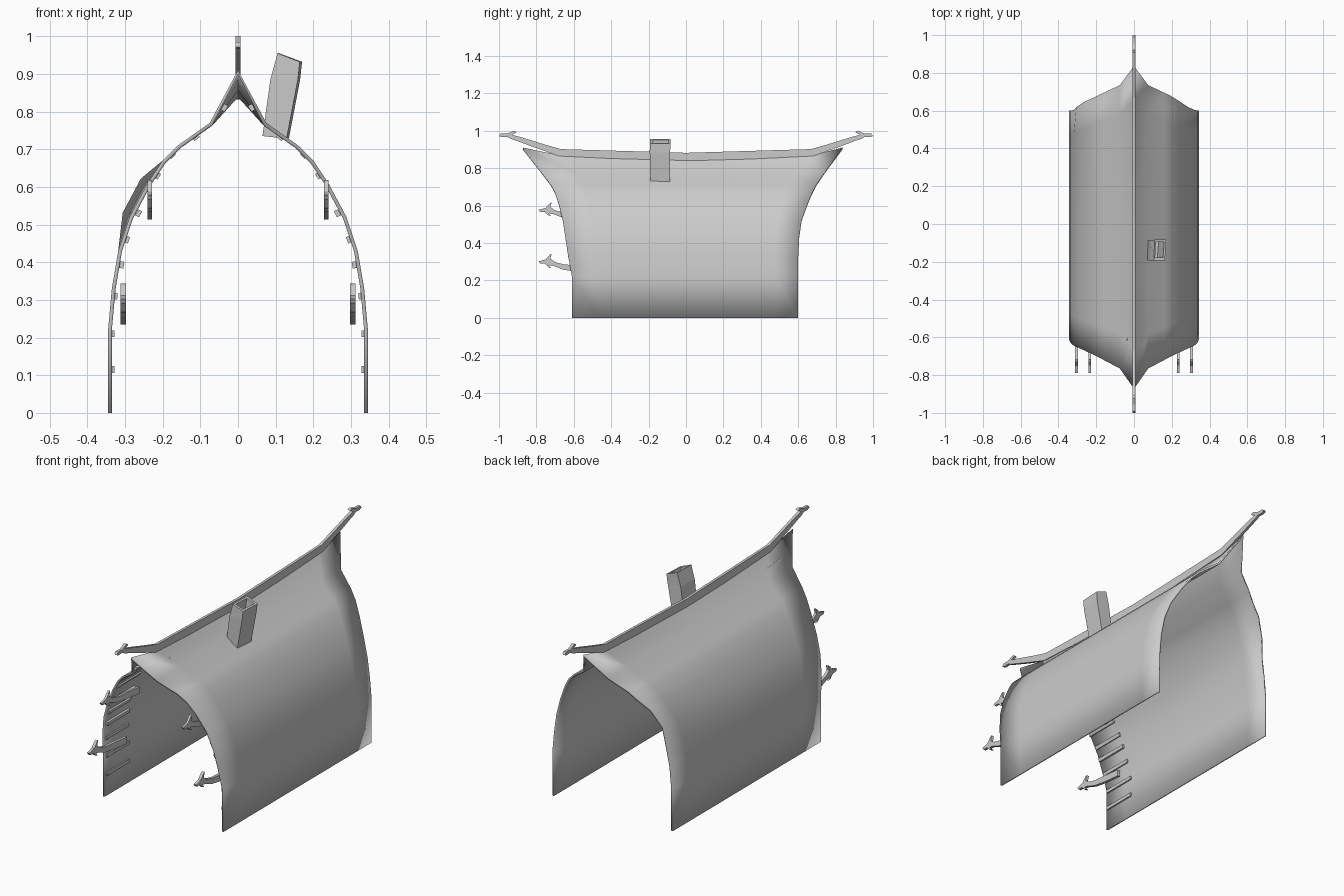
import bpy, bmesh, math
from mathutils import Vector

if "Cube" in bpy.data.objects:
    bpy.data.objects.remove(bpy.data.objects["Cube"])

# Half profile of the roof: x, z, front y, back y
HALF = [(0.345, 0, -.61, .60), (0.345, .22, -.61, .60), (0.335, .33, -.63, .60),
        (0.318, .43, -.645, .605), (0.288, .52, -.658, .618), (0.24, .61, -.68, .65),
        (0.20, .67, -.70, .675), (0.16, .71, -.72, .695), (0.075, .77, -.765, .735),
        (0, .91, -.872, .836)]


def make(name, verts, faces, smooth=False):
    bm = bmesh.new()
    vs = [bm.verts.new(v) for v in verts]
    for f in faces:
        bm.faces.new([vs[i] for i in f])
    if not smooth:
        bmesh.ops.recalc_face_normals(bm, faces=bm.faces)
    me = bpy.data.meshes.new(name)
    bm.to_mesh(me)
    bm.free()
    ob = bpy.data.objects.new(name, me)
    bpy.context.collection.objects.link(ob)
    return ob


def plate(name, outline, x, width):
    """Flat y-z silhouette given thickness in x."""
    n = len(outline)
    verts = [(x + s * width / 2, y, z) for s in (-1, 1) for y, z in outline]
    faces = [list(range(n)), list(range(n, 2 * n))]
    faces += [(i, (i + 1) % n, n + (i + 1) % n, n + i) for i in range(n)]
    return make(name, verts, faces)


# Roof shell: profile rows swept front to back, with a sagging ridge
rows = [(-x, z, f, b) for x, z, f, b in HALF] + HALF[-2::-1]
ridge_z = [.91, .866, .848, .866, .91]
verts = []
for k, (x, z, f, b) in enumerate(rows):
    for j, y in enumerate((f, f * .76, 0, b * .79, b)):
        px, pz = x, z
        if x == 0:
            pz = ridge_z[j]
        if j == 4 and k in (4, 5):      # slight bulge at the back left edge
            px -= .018
            pz += .012
        verts.append((px, y, pz))
faces = [(i * 5 + j, i * 5 + 5 + j, i * 5 + 6 + j, i * 5 + 1 + j)
         for i in range(len(rows) - 1) for j in range(4)]
roof = make("roof_shell", verts, faces, smooth=True)
sol = roof.modifiers.new("thickness", 'SOLIDIFY')
sol.thickness = 0.01
sol.offset = -1
bpy.context.view_layer.objects.active = roof
roof.select_set(True)
bpy.ops.object.shade_smooth_by_angle(angle=math.radians(30))

# Ridge beam ending in carved heads
top = [(0, .882), (.67, .902), (.76, .928), (.89, .968), (.93, .978), (.905, .992),
       (.92, 1.0), (.955, .985), (.99, .985), (1.0, .972)]
bottom = [(.985, .966), (.955, .968), (.935, .956), (.91, .948), (.83, .918),
          (.68, .865), (0, .832)]
half = top + bottom
outline = half + [(-y, z) for y, z in reversed(half[1:-1])]
plate("ridge_beam", outline, 0, 0.014)

# Carved hooks under the front eaves
low_hook = [(-.788, .302), (-.75, .312), (-.728, .338), (-.718, .343), (-.725, .317),
            (-.70, .298), (-.65, .285), (-.58, .28), (-.48, .27), (-.48, .235),
            (-.58, .245), (-.66, .258), (-.71, .278), (-.735, .282), (-.72, .265),
            (-.735, .27), (-.755, .29), (-.78, .29)]
high_hook = [(.0 + y, .285 + z * .97) for y, z in low_hook]
for s, side in ((-1, "left"), (1, "right")):
    plate("lower_hook_" + side, low_hook, s * .305, .015)
    plate("upper_hook_" + side, high_hook, s * .234, .012)

# Short battens lining the inside of the front edge
def front_y(z):
    for a, b in zip(HALF, HALF[1:]):
        if z <= b[1]:
            t = (z - a[1]) / (b[1] - a[1])
            return a[2] + t * (b[2] - a[2]), Vector((b[0] - a[0], b[1] - a[1])).normalized()


for n, (x, z) in enumerate([(.334, .115), (.334, .21), (.326, .31), (.309, .393),
                            (.295, .46), (.264, .53), (.214, .63), (.175, .685),
                            (.112, .732), (.036, .81)]):
    y0, t = front_y(z)
    nrm = Vector((t.y, -t.x))
    for s in (-1, 1):
        vs = []
        for y in (y0 + .008, y0 + .19):
            for a, b in ((-1, -1), (1, -1), (1, 1), (-1, 1)):
                p = Vector((x, z)) + t * a * .009 + nrm * b * .006
                vs.append((s * p.x, y, p.y))
        make("batten_%d_%s" % (n, "left" if s < 0 else "right"), vs,
             [(0, 1, 2, 3), (4, 5, 6, 7)] +
             [(i, (i + 1) % 4, 4 + (i + 1) % 4, 4 + i) for i in range(4)])

# Leaning hollow chimney: outer rings up, rim, inner rings down
# x left, x right, z left, z right, y front, y back
rings = [(.065, .135, .735, .728, -.19, -.085), (.086, .165, .885, .885, -.194, -.085),
         (.105, .17, .955, .932, -.193, -.083), (.112, .16, .95, .935, -.177, -.094),
         (.088, .13, .78, .775, -.175, -.096)]
vs = []
for xl, xr, zl, zr, yf, yb in rings:
    vs += [(xl, yf, zl), (xr - .006, yf, zr), (xr, yb, zr), (xl + .004, yb, zl)]
fs = [(r * 4 + i, r * 4 + (i + 1) % 4, r * 4 + 4 + (i + 1) % 4, r * 4 + 4 + i)
      for r in range(4) for i in range(4)]
make("chimney", vs, fs + [(3, 2, 1, 0), (16, 17, 18, 19)])
